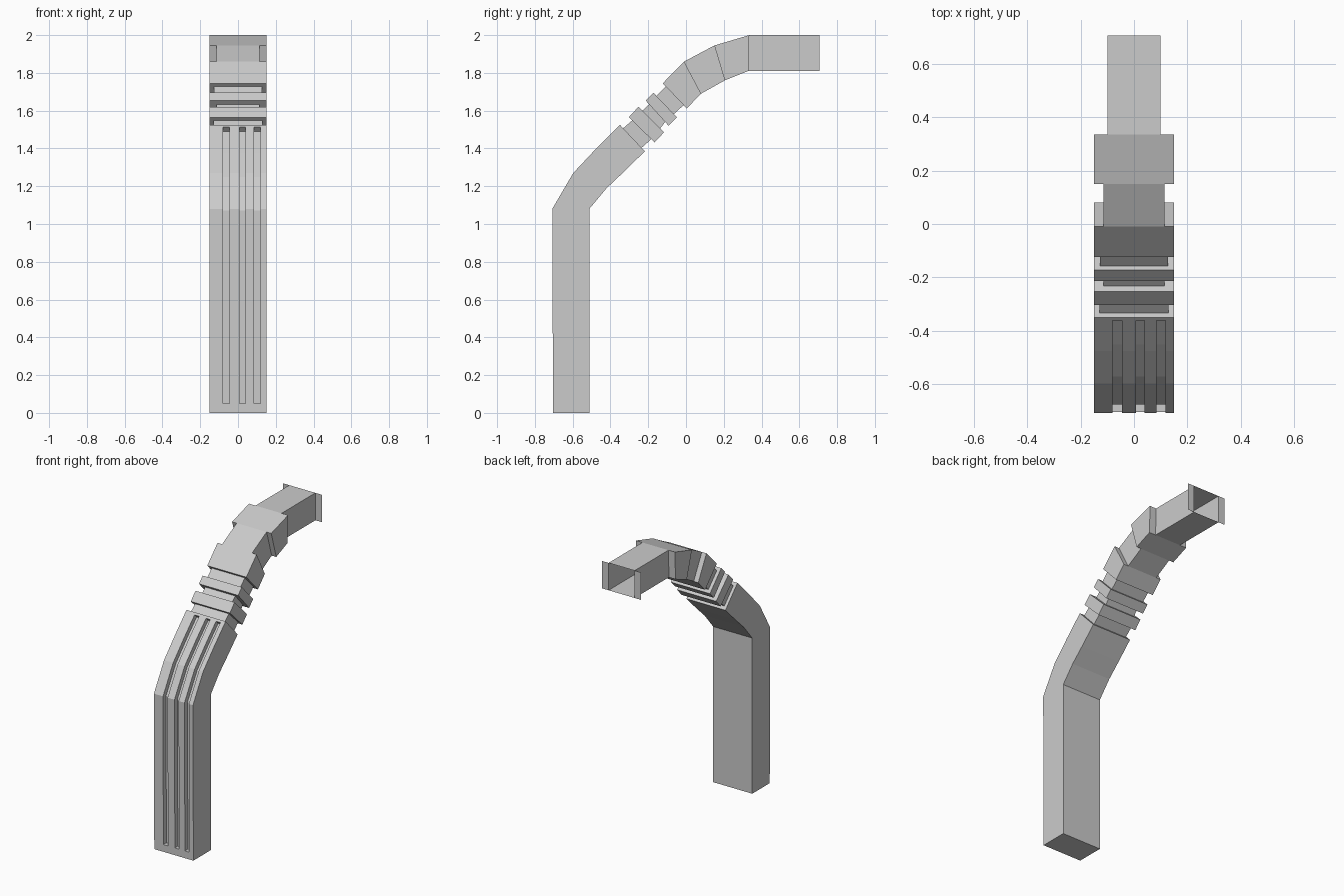
import bpy, bmesh
from mathutils import Vector

if "Cube" in bpy.data.objects:
    bpy.data.objects.remove(bpy.data.objects["Cube"])

HALF = 0.15


def loft(name, stations, breaks=(), cap=False, grooves=None):
    """Loft rectangular rings; station = (outer yz, inner yz, half width)."""
    bm = bmesh.new()
    rings = []
    for outer, inner, hw in stations:
        pts = [(x, *outer) for x in (-hw, *breaks, hw)]
        pts += [(hw, *inner), (-hw, *inner)]
        rings.append([bm.verts.new(p) for p in pts])
    cells = {}
    n = len(rings[0])
    for r, (a, b) in enumerate(zip(rings, rings[1:])):
        for i in range(n):
            j = (i + 1) % n
            cells[r, i] = bm.faces.new((a[i], a[j], b[j], b[i]))
    if cap:
        bm.faces.new(rings[0][::-1])
    bm.normal_update()
    # sink the groove strips
    if grooves:
        rows, cols = grooves
        bmesh.ops.inset_region(bm, faces=[cells[r, c] for r in rows for c in cols],
                               thickness=0, depth=-0.033,
                               use_boundary=True, use_even_offset=True)
    flat = [f for f in bm.faces if f.calc_area() < 1e-7]
    bmesh.ops.delete(bm, geom=flat, context='FACES_ONLY')
    mesh = bpy.data.meshes.new(name)
    bm.to_mesh(mesh)
    bm.free()
    obj = bpy.data.objects.new(name, mesh)
    bpy.context.collection.objects.link(obj)
    return obj


# grooved lower leg
leg_end = ((-0.35, 1.525), (-0.218, 1.385), HALF)
leg = [
    ((-0.704, 0.0), (-0.512, 0.0), HALF),
    ((-0.704, 0.05), (-0.512, 0.05), HALF),
    ((-0.708, 1.08), (-0.512, 1.08), HALF),
    ((-0.597, 1.27), (-0.42, 1.19), HALF),
    ((-0.475, 1.40), (-0.33, 1.275), HALF),
    ((-0.362, 1.513), (-0.228, 1.375), HALF),
    leg_end,
]
loft("grooved_leg", leg, breaks=(-0.08, -0.045, 0.008, 0.04, 0.085, 0.118),
     cap=True, grooves=(range(1, 5), (1, 3, 5)))


# ribbed joint, shoulder blocks and open square tube
def neck(a, b, inset, hw):
    """Two recessed rings between stations a and b."""
    out = []
    for o, i, _ in (a, b):
        o, i = Vector(o), Vector(i)
        out.append((tuple(o.lerp(i, inset)), tuple(i.lerp(o, inset)), hw))
    return out


rib1 = [((-0.303, 1.565), (-0.166, 1.432), HALF), ((-0.252, 1.62), (-0.116, 1.486), HALF)]
rib2 = [((-0.213, 1.653), (-0.092, 1.52), HALF), ((-0.173, 1.695), (-0.048, 1.565), HALF)]
block = [((-0.123, 1.745), (0.004, 1.612), HALF), ((-0.01, 1.86), (0.08, 1.69), HALF)]
bend = ((0.15, 1.945), (0.205, 1.76))
flat = ((0.335, 2.0), (0.33, 1.81))
end = ((0.706, 2.0), (0.706, 1.81))

arm = [leg_end, *neck(leg_end, rib1[0], 0.13, 0.13),
       *rib1, *neck(rib1[1], rib2[0], 0.15, 0.115),
       *rib2, *neck(rib2[1], block[0], 0.13, 0.127),
       *block, (*block[1][:2], 0.115),
       (*bend, 0.115), (*bend, HALF),
       (*flat, HALF), (*flat, 0.10),
       (*end, 0.10), (*end, HALF)]      # last step forms the thin side flanges
loft("ribbed_arm_tube", arm)
